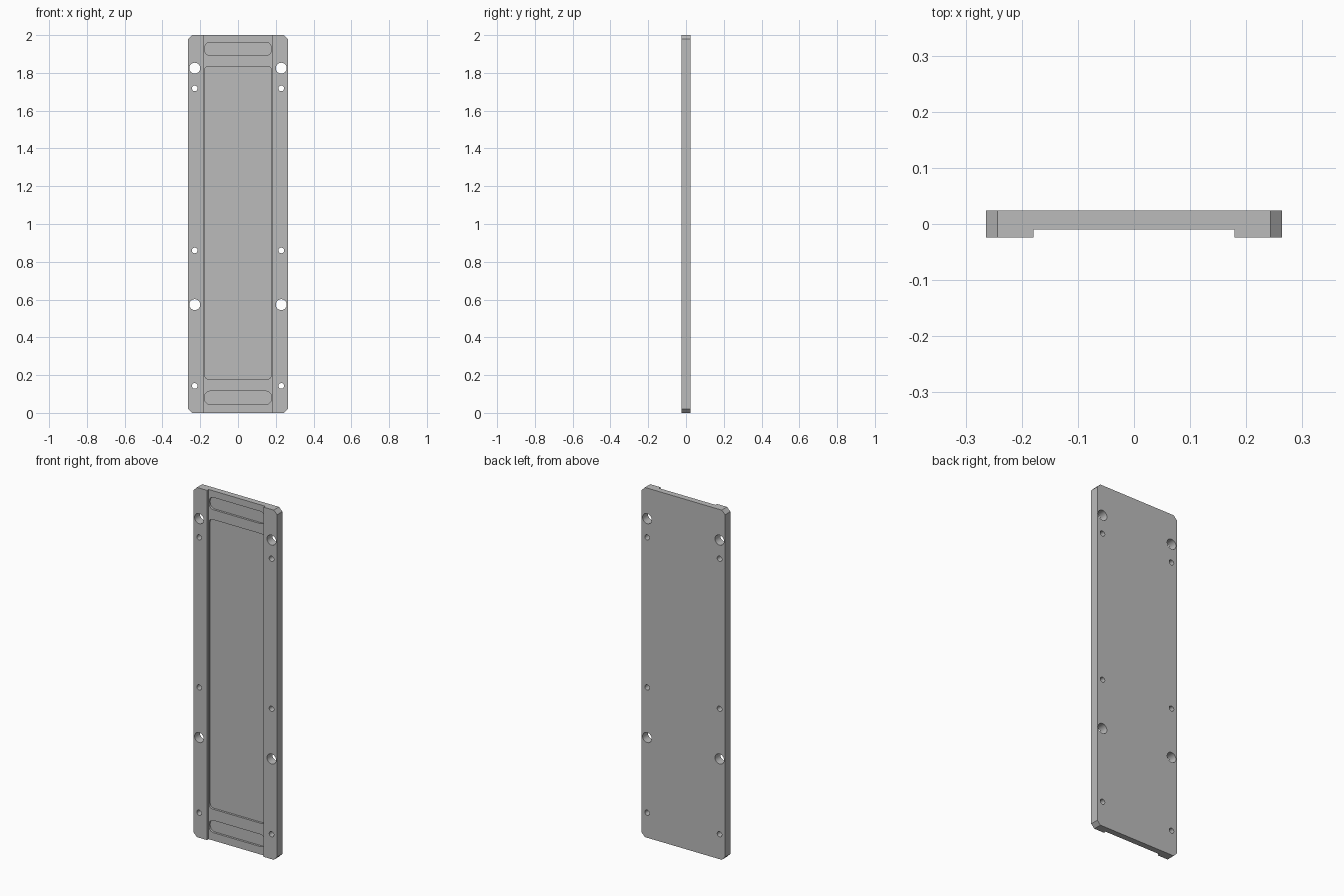
import bpy, bmesh
from math import pi, sin, cos, radians

cube = bpy.data.objects.get("Cube")
if cube:
    bpy.data.objects.remove(cube)

W, T, H = 0.264, 0.024, 2.0   # half width, half thickness, height
FLOOR = -0.01                 # channel floor

grey = bpy.data.materials.new("plain grey")
grey.use_nodes = True
colour = (0.5, 0.5, 0.5, 1)
grey.diffuse_color = colour
grey.node_tree.nodes["Principled BSDF"].inputs["Base Color"].default_value = colour


def outline(cx, cz, hw, hh, r, steps):
    """Rectangle with rounded corners (one step gives a chamfer)."""
    pts = []
    for k, (sx, sz) in enumerate([(1, 1), (-1, 1), (-1, -1), (1, -1)]):
        for i in range(steps + 1):
            a = (k + i / steps) * pi / 2
            pts.append((cx + sx * (hw - r) + r * cos(a), cz + sz * (hh - r) + r * sin(a)))
    return pts


def prism(name, pts, y0, y1):
    bm = bmesh.new()
    face = bm.faces.new([bm.verts.new((x, y0, z)) for x, z in pts])
    new = bmesh.ops.extrude_face_region(bm, geom=[face])["geom"]
    bmesh.ops.translate(bm, vec=(0, y1 - y0, 0),
                        verts=[v for v in new if isinstance(v, bmesh.types.BMVert)])
    bmesh.ops.recalc_face_normals(bm, faces=bm.faces)
    mesh = bpy.data.meshes.new(name)
    bm.to_mesh(mesh)
    bm.free()
    mesh.materials.append(grey)
    ob = bpy.data.objects.new(name, mesh)
    bpy.context.collection.objects.link(ob)
    return ob


def circle(cx, cz, r, n=24):
    return [(cx + r * cos(2 * pi * i / n), cz + r * sin(2 * pi * i / n)) for i in range(n)]


plate = prism("mounting_plate", outline(0, H / 2, W, H / 2, 0.021, 1), -T, T)
cutters = []

# Full-length channel in the front
cutters.append(prism("channel_cutter", [(-0.179, -0.1), (0.179, -0.1), (0.179, 2.1), (-0.179, 2.1)],
                     -0.1, FLOOR))
# Long pocket and two end slots sunk into the channel floor
for name, z, hh, r in [("pocket", 1.007, 0.828, 0.022),
                       ("lower_slot", 0.08, 0.035, 0.03),
                       ("upper_slot", 1.927, 0.035, 0.03)]:
    cutters.append(prism(name + "_cutter", outline(0, z, 0.177, hh, r, 6), -0.015, FLOOR + 0.012))
# Screw holes along both rails
for side in (-1, 1):
    for r, heights in [(0.029, (0.573, 1.825)), (0.015, (0.143, 0.86, 1.718))]:
        for z in heights:
            cutters.append(prism("hole_cutter", circle(side * 0.229, z, r), -0.1, 0.1))

for c in cutters:
    mod = plate.modifiers.new(c.name, "BOOLEAN")
    mod.operation, mod.solver, mod.object = "DIFFERENCE", "EXACT", c

# Apply the cuts, then discard the cutters
bpy.context.view_layer.update()
cut = bpy.data.meshes.new_from_object(plate.evaluated_get(bpy.context.evaluated_depsgraph_get()))
plate.modifiers.clear()
plate.data = cut
for c in cutters:
    bpy.data.objects.remove(c)

bpy.ops.object.select_all(action="DESELECT")
plate.select_set(True)
bpy.context.view_layer.objects.active = plate
bpy.ops.object.shade_smooth_by_angle(angle=radians(30))
